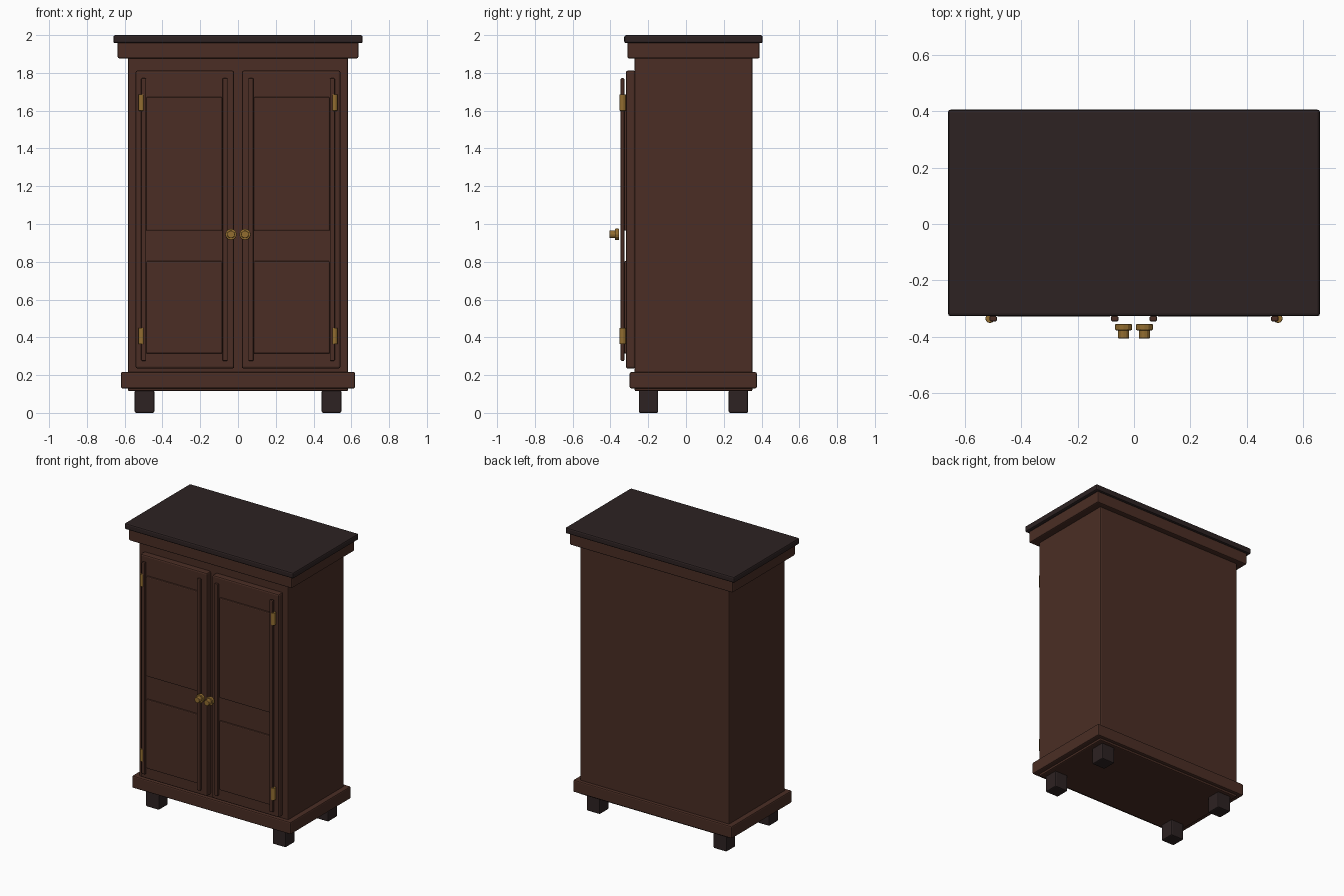
import bpy
import math

cube = bpy.data.objects.get("Cube")
if cube:
    bpy.data.objects.remove(cube, do_unlink=True)


def material(name, rgb):
    mat = bpy.data.materials.new(name)
    mat.use_nodes = True
    mat.diffuse_color = (*rgb, 1)
    mat.node_tree.nodes["Principled BSDF"].inputs["Base Color"].default_value = (*rgb, 1)
    return mat


WOOD = material("brown wood", (0.069, 0.027, 0.018))
DARK = material("dark wood", (0.026, 0.016, 0.016))
BRASS = material("brass", (0.29, 0.155, 0.03))


def finish(obj, name, mat, bevel):
    obj.name = obj.data.name = name
    obj.data.materials.append(mat)
    if bevel:
        mod = obj.modifiers.new("soft edges", "BEVEL")
        mod.width = bevel
        mod.segments = 2
    return obj


def box(name, x, y, z, mat, bevel=0.008):
    """Box from (min, max) pairs on each axis."""
    spans = [sorted(s) for s in (x, y, z)]
    bpy.ops.mesh.primitive_cube_add(size=1, location=[(a + b) / 2 for a, b in spans])
    obj = bpy.context.object
    obj.scale = [b - a for a, b in spans]
    bpy.ops.object.transform_apply(location=False, rotation=False, scale=True)
    return finish(obj, name, mat, bevel)


def cylinder(name, radius, depth, centre, sides, along_y=False, bevel=0.003):
    bpy.ops.mesh.primitive_cylinder_add(
        vertices=sides, radius=radius, depth=depth, location=centre,
        rotation=(math.pi / 2 if along_y else 0, 0, 0))
    return finish(bpy.context.object, name, BRASS, bevel)


# Carcass, plinth, cornice and top
box("cabinet_body", (-0.583, 0.583), (-0.272, 0.352), (0.115, 1.9), WOOD)
box("plinth", (-0.62, 0.62), (-0.298, 0.375), (0.13, 0.216), WOOD)
box("cornice", (-0.637, 0.637), (-0.31, 0.39), (1.877, 1.965), WOOD)
box("top_board", (-0.66, 0.66), (-0.327, 0.406), (1.957, 2.0), DARK, 0.01)

for side, s in (("left", 1), ("right", -1)):
    def span(a, b):
        return (s * a, s * b)

    # Feet
    box(side + "_front_foot", span(0.443, 0.547), (-0.25, -0.147), (0, 0.12), DARK)
    box(side + "_back_foot", span(0.443, 0.547), (0.226, 0.329), (0, 0.12), DARK)

    # Door with two raised panels and upright mouldings
    box(side + "_door", span(0.02, 0.542), (-0.318, -0.268), (0.235, 1.812), WOOD, 0.01)
    box(side + "_lower_panel", span(0.083, 0.486), (-0.329, -0.31), (0.314, 0.803), WOOD, 0.006)
    box(side + "_upper_panel", span(0.083, 0.486), (-0.329, -0.31), (0.965, 1.672), WOOD, 0.006)
    for name, a, b in (("inner", 0.055, 0.082), ("outer", 0.486, 0.513)):
        box(f"{side}_{name}_moulding", span(a, b), (-0.346, -0.326), (0.275, 1.772), WOOD, 0.006)

    # Hinges
    for name, z in (("lower", 0.407), ("upper", 1.643)):
        cylinder(f"{side}_{name}_hinge", 0.017, 0.087, (s * 0.511, -0.335, z), 8)

    # Knob: wide rosette with a narrower grip
    cylinder(side + "_knob_rosette", 0.03, 0.022, (s * 0.037, -0.366, 0.945), 12, True)
    cylinder(side + "_knob_grip", 0.02, 0.034, (s * 0.037, -0.389, 0.945), 12, True)
